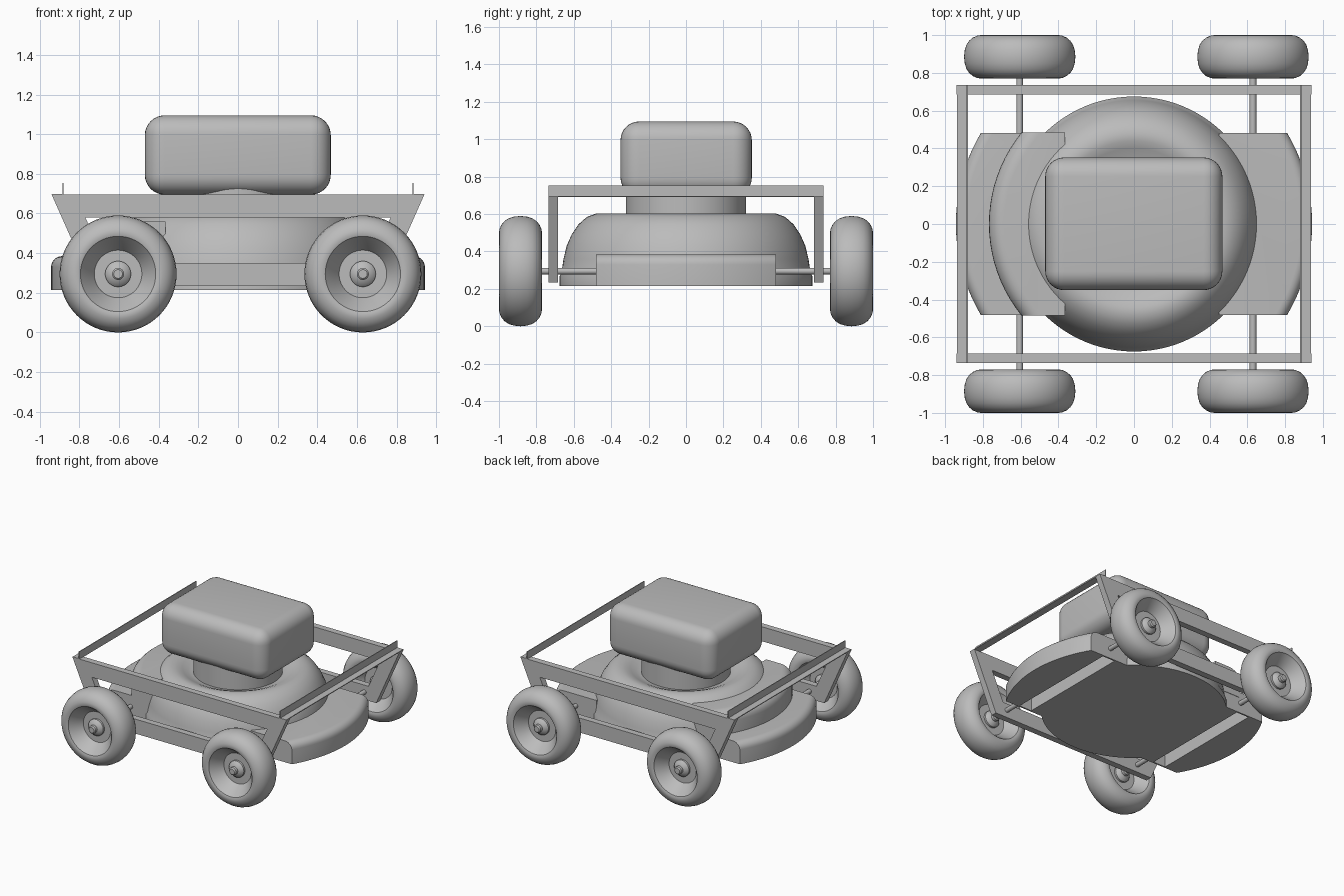
import bpy
import bmesh
from math import sin, cos, asin, radians, hypot
from mathutils import Matrix, Vector

if "Cube" in bpy.data.objects:
    bpy.data.objects.remove(bpy.data.objects["Cube"], do_unlink=True)

grey = bpy.data.materials.new("plain_grey")
grey.use_nodes = True
grey.diffuse_color = (0.5, 0.5, 0.5, 1)
grey.node_tree.nodes["Principled BSDF"].inputs["Base Color"].default_value = (0.5, 0.5, 0.5, 1)


def finish(name, bm, smooth=True):
    bmesh.ops.recalc_face_normals(bm, faces=bm.faces[:])
    mesh = bpy.data.meshes.new(name)
    bm.to_mesh(mesh)
    bm.free()
    mesh.materials.append(grey)
    obj = bpy.data.objects.new(name, mesh)
    bpy.context.collection.objects.link(obj)
    bpy.ops.object.select_all(action='DESELECT')
    obj.select_set(True)
    bpy.context.view_layer.objects.active = obj
    if smooth:
        bpy.ops.object.shade_smooth_by_angle(angle=radians(32))
    return obj


def box(name, x, y, z, bevel=0):
    """Box from three (low, high) ranges."""
    bm = bmesh.new()
    bmesh.ops.create_cube(bm, size=1)
    for v in bm.verts:
        v.co = Vector([(r[0] + r[1]) / 2 + c * (r[1] - r[0]) for r, c in zip((x, y, z), v.co)])
    if bevel:
        bmesh.ops.bevel(bm, geom=bm.edges[:], offset=bevel, segments=8, profile=0.5, affect='EDGES')
    return finish(name, bm, bevel > 0)


def lathe(name, profile, steps=64, matrix=Matrix()):
    """Spin (radius, height) points round z, then place the result."""
    bm = bmesh.new()
    verts = [bm.verts.new((r, 0, h)) for r, h in profile]
    edges = [bm.edges.new(pair) for pair in zip(verts, verts[1:])]
    bmesh.ops.spin(bm, geom=verts + edges, cent=(0, 0, 0), axis=(0, 0, 1),
                   angle=radians(360), steps=steps, use_duplicate=False)
    bmesh.ops.remove_doubles(bm, verts=bm.verts[:], dist=0.0005)
    bm.transform(matrix)
    return finish(name, bm)


def arc_block(name, side, inner, radius, half_width, z0, z1, round_off):
    """Block with straight ends and a rounded arc edge centred on the deck."""
    a = asin(half_width / radius)
    steps = 20
    outline = [(inner, -half_width)]
    outline += [(radius * cos(t), radius * sin(t))
                for t in (a * (2 * i / steps - 1) for i in range(steps + 1))]
    outline.append((inner, half_width))
    bm = bmesh.new()
    base = bm.faces.new([bm.verts.new((side * px, py, z0)) for px, py in outline])
    top = bmesh.ops.extrude_face_region(bm, geom=[base], use_keep_orig=True)
    bmesh.ops.translate(bm, vec=(0, 0, z1 - z0),
                        verts=[g for g in top["geom"] if isinstance(g, bmesh.types.BMVert)])
    rim = [e for e in bm.edges if all(v.co.z > z1 - 0.001 and hypot(v.co.x, v.co.y) > radius - 0.002
                                      for v in e.verts)]
    bmesh.ops.bevel(bm, geom=rim, offset=round_off, segments=6, profile=0.5, affect='EDGES')
    return finish(name, bm)


def cut(obj, cutter):
    mod = obj.modifiers.new("slot", 'BOOLEAN')
    mod.operation = 'DIFFERENCE'
    mod.solver = 'EXACT'
    mod.object = cutter
    bpy.ops.object.select_all(action='DESELECT')
    obj.select_set(True)
    bpy.context.view_layer.objects.active = obj
    bpy.ops.object.modifier_apply(modifier=mod.name)


# Round cutting deck with a dished top
deck = lathe("deck", [(0, 0.215), (0.675, 0.215), (0.675, 0.27), (0.665, 0.29), (0.655, 0.36),
                      (0.638, 0.43), (0.612, 0.49), (0.575, 0.545), (0.53, 0.585), (0.48, 0.603),
                      (0.44, 0.6), (0.4, 0.585), (0.36, 0.565), (0.32, 0.555), (0, 0.555)], 96)

# Engine on its round mount
lathe("engine_mount", [(0, 0.54), (0.322, 0.54), (0.322, 0.75), (0, 0.75)], 64)
box("engine_cover", (-0.47, 0.468), (-0.35, 0.352), (0.695, 1.095), 0.1)

# Side pods, with an underside slot for each axle
for side, label in ((1, "left"), (-1, "right")):
    pod = arc_block(label + "_pod", side, 0.45, 0.943, 0.482, 0.215, 0.385, 0.055)
    slot = box("slot_cutter", sorted((side * 0.58, side * 0.69)), (-0.47, 0.47), (0.1, 0.33))
    slot.hide_render = True
    cut(pod, slot)
    cut(deck, slot)
    bpy.data.objects.remove(slot, do_unlink=True)

# Raised discharge housing on one side
arc_block("discharge_housing", -1, 0.365, 0.768, 0.485, 0.34, 0.56, 0.08)

# Trapezoid side frames
outer = [(-0.94, 0.695), (0.94, 0.695), (0.735, 0.235), (-0.735, 0.235)]
inner = [(-0.77, 0.58), (0.77, 0.58), (0.667, 0.35), (-0.667, 0.35)]
for label, y in (("front_frame", -0.735), ("back_frame", 0.685)):
    bm = bmesh.new()
    rings = [[bm.verts.new((px, y, pz)) for px, pz in ring] for ring in (outer, inner)]
    faces = [bm.faces.new((rings[0][i], rings[0][(i + 1) % 4], rings[1][(i + 1) % 4], rings[1][i]))
             for i in range(4)]
    new = bmesh.ops.extrude_face_region(bm, geom=faces, use_keep_orig=True)
    bmesh.ops.translate(bm, vec=(0, 0.05, 0),
                        verts=[g for g in new["geom"] if isinstance(g, bmesh.types.BMVert)])
    finish(label, bm, False)

# Angle bars joining the frames
for side, label in ((1, "left"), (-1, "right")):
    box(label + "_bar_flange", sorted((side * 0.88, side * 0.938)), (-0.735, 0.735), (0.692, 0.698))
    box(label + "_bar_web", sorted((side * 0.88, side * 0.886)), (-0.735, 0.735), (0.692, 0.753))

# Wheels and axles
half = [(0, 0.09), (0.022, 0.09), (0.03, 0.082), (0.03, 0.06), (0.05, 0.052), (0.065, 0.035),
        (0.065, 0.02), (0.12, 0.02), (0.125, 0.03), (0.183, 0.1), (0.19, 0.11), (0.205, 0.115),
        (0.225, 0.112), (0.248, 0.102), (0.268, 0.085), (0.282, 0.064), (0.291, 0.036), (0.295, 0)]
tyre = half + [(r, -h) for r, h in reversed(half[:-1])]
turn = Matrix.Rotation(radians(90), 4, 'X')
for label, x in (("right", -0.605), ("left", 0.63)):
    for end, y in (("front", -0.885), ("back", 0.885)):
        lathe(f"{end}_{label}_wheel", tyre, 64, Matrix.Translation((x, y, 0.295)) @ turn)
    lathe(label + "_axle", [(0, -0.9), (0.018, -0.9), (0.018, 0.9), (0, 0.9)], 16,
          Matrix.Translation((x, 0, 0.295)) @ turn)
